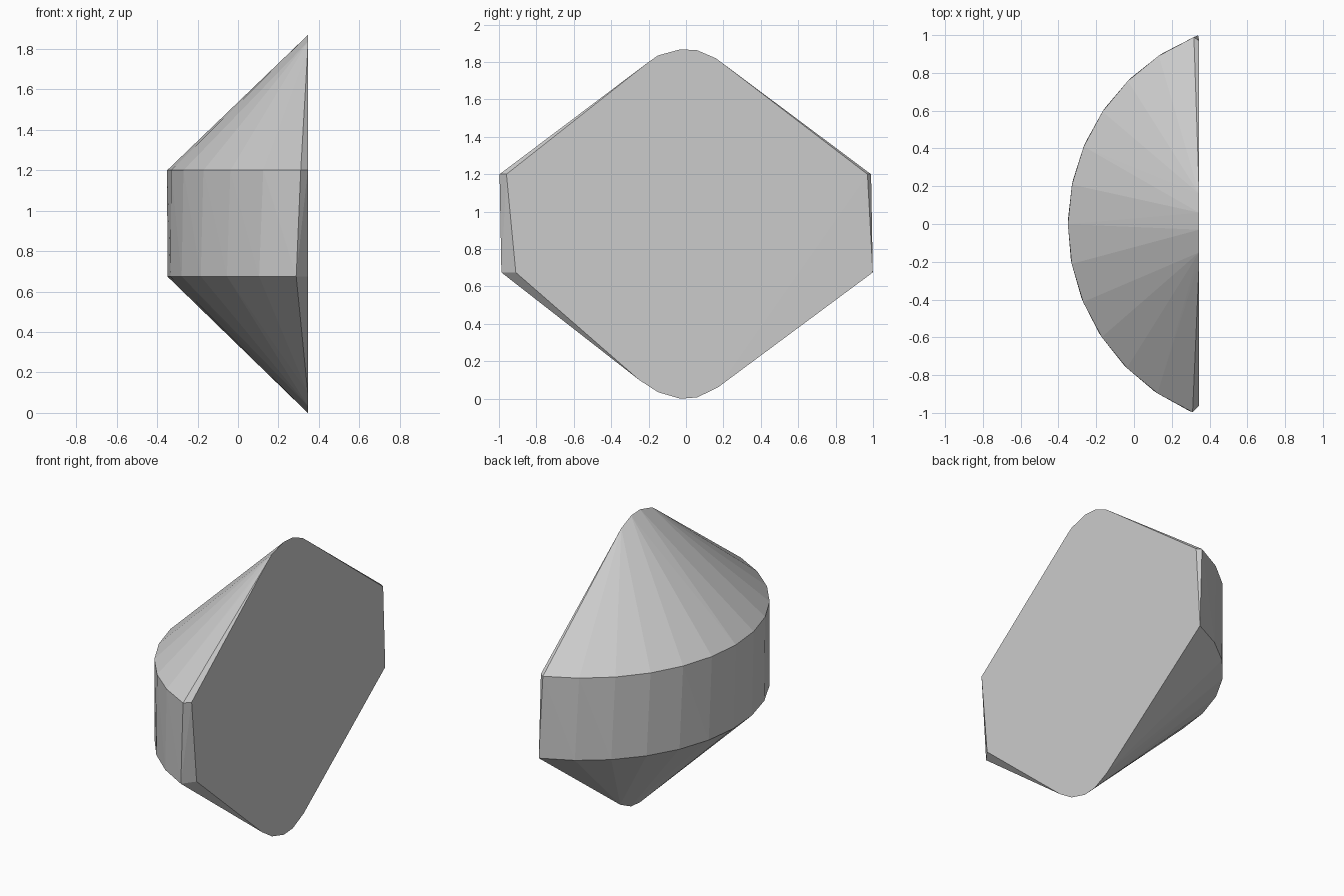
import bpy, bmesh
from math import radians, sin, cos

cube = bpy.data.objects.get("Cube")
if cube:
    bpy.data.objects.remove(cube, do_unlink=True)

CUT_X = 0.345                        # plane of the flat cut face
CENTRE, RADIUS = (0.725, -0.005), 1.075
STEPS, STEP = 12, 11.25


def rim(start, z):
    """Arc of rim points, starting at an angle from the -x axis."""
    angles = [radians(start + STEP * i) for i in range(STEPS + 1)]
    return [(CENTRE[0] - RADIUS * cos(a), CENTRE[1] + RADIUS * sin(a), z) for a in angles]


def on_cut(points):
    """Points given as (y, z) on the flat cut face."""
    return [(CUT_X, y, z) for y, z in points]


# Two rims, rounded tips and the corners of the cut face
points = rim(-67.3, 1.2) + rim(-66, 0.675)
points += on_cut([(-0.2, 1.8), (-0.15, 1.835), (-0.03, 1.868), (0.06, 1.863), (0.16, 1.82)])
points += on_cut([(-0.25, 0.1), (-0.15, 0.035), (-0.03, 0), (0.06, 0.007), (0.17, 0.06)])
points += on_cut([(-0.96, 1.2), (0.97, 1.2), (-0.91, 0.675)])

# Solid half of a double cone wrapped around the points
bm = bmesh.new()
for p in points:
    bm.verts.new(p)
hull = bmesh.ops.convex_hull(bm, input=bm.verts)
loose = [v for v in bm.verts if not v.link_faces]
bmesh.ops.delete(bm, geom=loose, context='VERTS')
bmesh.ops.dissolve_limit(bm, angle_limit=radians(0.5), verts=bm.verts, edges=bm.edges)
bmesh.ops.recalc_face_normals(bm, faces=bm.faces)

mesh = bpy.data.meshes.new("half_double_cone")
bm.to_mesh(mesh)
bm.free()
body = bpy.data.objects.new("half_double_cone", mesh)
bpy.context.collection.objects.link(body)

# Plain grey
grey = bpy.data.materials.new("light_grey")
grey.use_nodes = True
colour = (0.6, 0.6, 0.6, 1)
grey.diffuse_color = colour
grey.node_tree.nodes["Principled BSDF"].inputs["Base Color"].default_value = colour
mesh.materials.append(grey)
